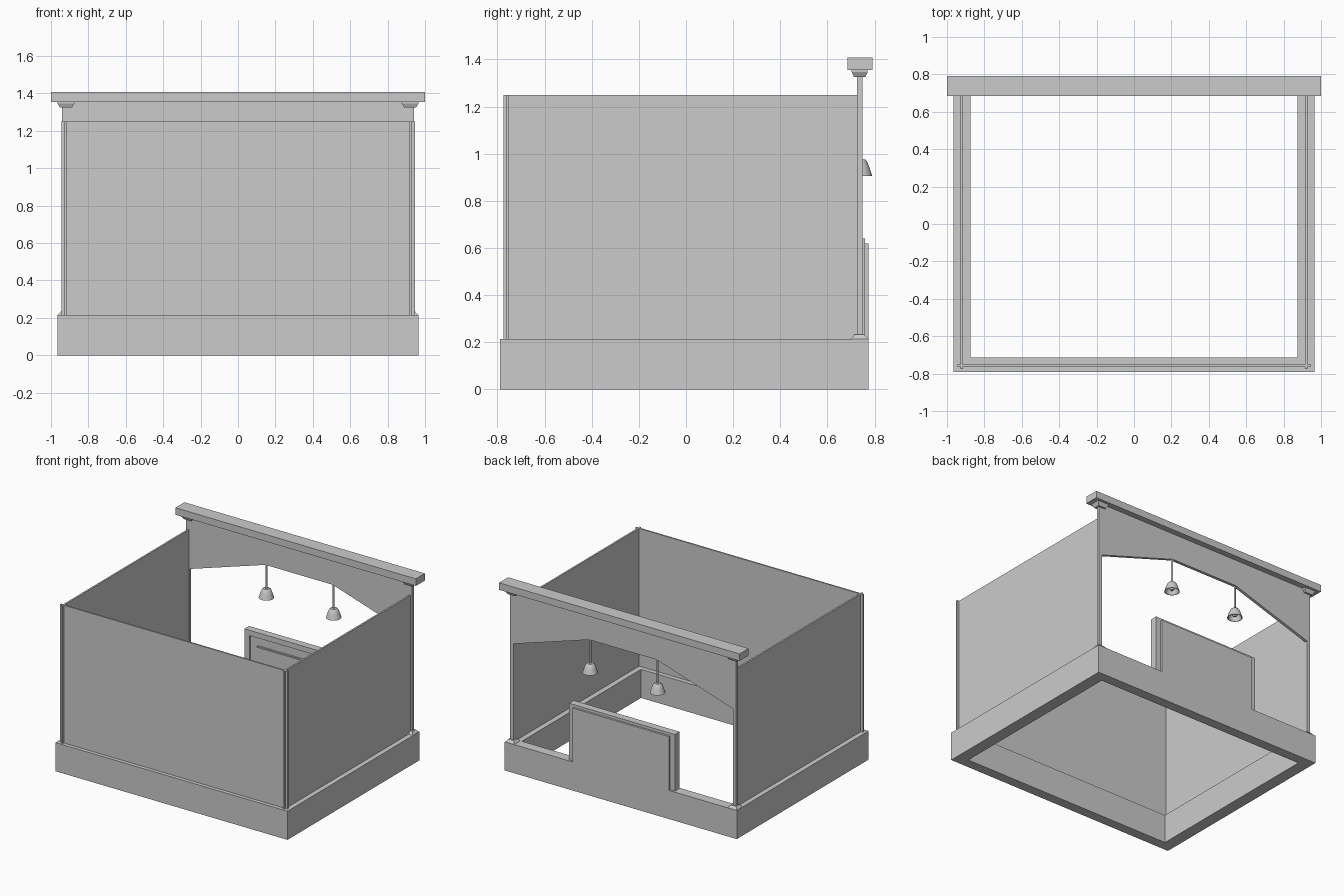
import bpy, bmesh, math

if "Cube" in bpy.data.objects:
    bpy.data.objects.remove(bpy.data.objects["Cube"])


def make(name, bm):
    bmesh.ops.recalc_face_normals(bm, faces=bm.faces)
    mesh = bpy.data.meshes.new(name)
    bm.to_mesh(mesh)
    bm.free()
    obj = bpy.data.objects.new(name, mesh)
    bpy.context.collection.objects.link(obj)
    return obj


def rect(x0, x1, y0, y1, z):
    return [(x0, y0, z), (x1, y0, z), (x1, y1, z), (x0, y1, z)]


def loft(name, loops, capped=True):
    """Join matching loops; either cap both ends or close into a ring."""
    bm = bmesh.new()
    rows = [[bm.verts.new(p) for p in loop] for loop in loops]
    n = len(rows[0])
    pairs = list(zip(rows, rows[1:])) + ([] if capped else [(rows[-1], rows[0])])
    for a, b in pairs:
        for i in range(n):
            j = (i + 1) % n
            bm.faces.new((a[i], a[j], b[j], b[i]))
    if capped:
        bm.faces.new(rows[0][::-1])
        bm.faces.new(rows[-1])
    return make(name, bm)


def box(name, x0, x1, y0, y1, z0, z1):
    return loft(name, [rect(x0, x1, y0, y1, z0), rect(x0, x1, y0, y1, z1)])


def plate(name, outline, y0, y1):
    """Extrude an x/z outline along y."""
    return loft(name, [[(x, y, z) for x, z in outline] for y in (y0, y1)])


def lathe(name, profile, x, y, steps=24):
    bm = bmesh.new()
    verts = [bm.verts.new((x + r, y, z)) for r, z in profile]
    edges = [bm.edges.new(e) for e in zip(verts, verts[1:])]
    bmesh.ops.spin(bm, geom=verts + edges, cent=(x, y, 0), axis=(0, 0, 1),
                   angle=math.tau, steps=steps, use_duplicate=False)
    bmesh.ops.remove_doubles(bm, verts=bm.verts, dist=0.0005)
    obj = make(name, bm)
    bpy.context.view_layer.objects.active = obj
    obj.select_set(True)
    bpy.ops.object.shade_smooth_by_angle(angle=math.radians(35))
    obj.select_set(False)
    return obj


BASE_TOP = 0.215
WALL_TOP = 1.25
POST_Y = 0.737

# Open rectangular base
outer = (-0.965, 0.965, -0.79, 0.775)
inner = (-0.875, 0.875, -0.715, 0.70)
loft("base_ring", [rect(*outer, 0), rect(*outer, BASE_TOP),
                   rect(*inner, BASE_TOP), rect(*inner, 0)], capped=False)

# Raised counter at the back with its surrounding trim
box("counter_panel", -0.40, 0.40, 0.72, 0.775, BASE_TOP, 0.62)
trim = [(-0.44, BASE_TOP), (-0.44, 0.64), (0.44, 0.64), (0.44, BASE_TOP),
        (0.40, BASE_TOP), (0.40, 0.60), (-0.40, 0.60), (-0.40, BASE_TOP)]
plate("counter_trim", trim, 0.705, 0.76)
box("counter_rail", -0.34, 0.34, 0.708, 0.72, 0.525, 0.535)

# Thin wall panels crossing at the front corners
box("front_wall", -0.945, 0.945, -0.762, -0.750, BASE_TOP, WALL_TOP)
for side, s in (("left", -1), ("right", 1)):
    x0, x1 = sorted((s * 0.915, s * 0.928))
    box(side + "_wall", x0, x1, -0.775, 0.73, BASE_TOP, WALL_TOP)

# Back frame: two posts and a faceted arch in one plate
half = [(0.94, 1.355), (0.94, 0.22), (0.913, 0.22), (0.913, 0.955), (0.28, 1.155)]
arch = half + [(-x, z) for x, z in reversed(half)]
plate("arch_frame", arch, 0.726, 0.748)

# Tapered feet and capitals, top beam
for side, s in (("left", -1), ("right", 1)):
    cx = s * 0.925

    def pad(hx, hy, z):
        return rect(cx - hx, cx + hx, POST_Y - hy, POST_Y + hy, z)
    loft(side + "_post_foot", [pad(0.038, 0.036, BASE_TOP), pad(0.022, 0.02, 0.234)])
    cx = s * 0.92
    loft(side + "_post_capital", [pad(0.032, 0.024, 1.325), pad(0.045, 0.034, 1.347),
                                  pad(0.045, 0.034, 1.356)])
box("top_beam", -1.0, 1.0, 0.685, 0.792, 1.355, 1.408)

# Hanging lamps: rod, hollow shade and bulb
shade = [(0, 0.977), (0.022, 0.976), (0.031, 0.968), (0.042, 0.94), (0.053, 0.906),
         (0.048, 0.906), (0.037, 0.94), (0.027, 0.962), (0, 0.967)]
bulb = [(0, 0.966), (0.010, 0.962), (0.018, 0.94), (0.018, 0.928), (0.010, 0.917), (0, 0.914)]
rod = [(0, 0.97), (0.007, 0.97), (0.007, 1.17), (0, 1.17)]
for side, s in (("left", -1), ("right", 1)):
    lathe(side + "_lamp_shade", shade, s * 0.28, POST_Y)
    lathe(side + "_lamp_bulb", bulb, s * 0.28, POST_Y, 16)
    lathe(side + "_lamp_rod", rod, s * 0.28, POST_Y, 12)
